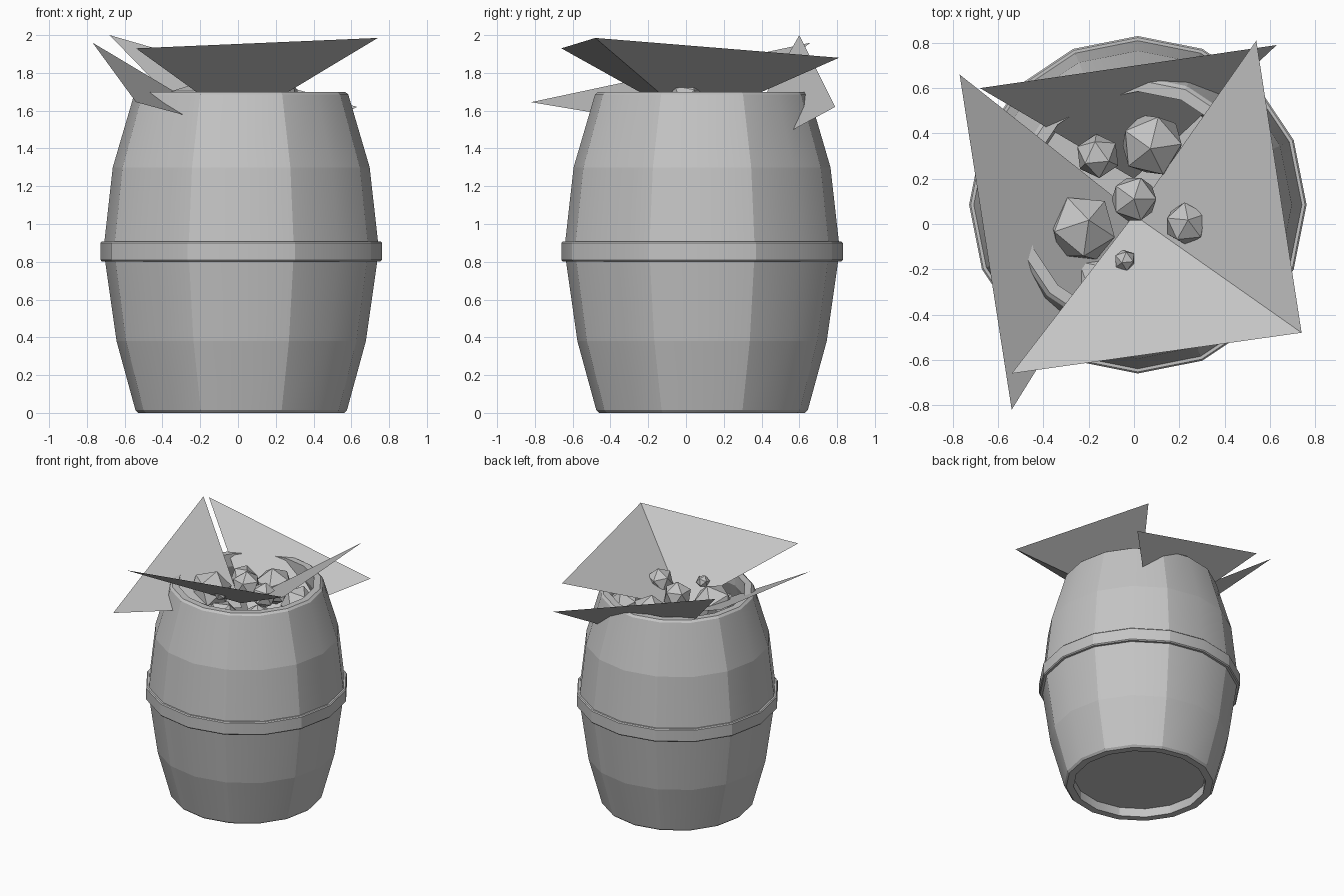
import bpy, bmesh, math
from mathutils import Matrix, Euler

cube = bpy.data.objects.get("Cube")
if cube:
    bpy.data.objects.remove(cube, do_unlink=True)

CENTRE = (0.017, 0.085)
SIDES = 16

grey = bpy.data.materials.new("plain_grey")
grey.use_nodes = True
colour = (0.55, 0.55, 0.55, 1)
grey.diffuse_color = colour
grey.node_tree.nodes["Principled BSDF"].inputs["Base Color"].default_value = colour


def make(name, bm):
    mesh = bpy.data.meshes.new(name)
    bm.to_mesh(mesh)
    bm.free()
    mesh.materials.append(grey)
    obj = bpy.data.objects.new(name, mesh)
    bpy.context.scene.collection.objects.link(obj)
    return obj


def lathe(name, profile, closed):
    """Turn a (radius, height) profile; alternate staves meet at a sharp edge."""
    bm = bmesh.new()
    rings = []
    for r, z in profile:
        ring = []
        for j in range(SIDES):
            a = math.tau * j / SIDES
            ring.append(bm.verts.new((CENTRE[0] + r * math.cos(a),
                                      CENTRE[1] + r * math.sin(a), z)))
        rings.append(ring)
    pairs = list(zip(rings, rings[1:]))
    if closed:
        pairs.append((rings[-1], rings[0]))
    else:
        bm.faces.new(rings[0][::-1])
        bm.faces.new(rings[-1])
    for low, high in pairs:
        for j in range(SIDES):
            k = (j + 1) % SIDES
            bm.faces.new((low[j], low[k], high[k], high[j]))
    for f in bm.faces:
        f.smooth = True
    for ring in rings:
        for j in range(SIDES):
            bm.edges.get((ring[j], ring[(j + 1) % SIDES])).smooth = False
    for low, high in pairs:
        for j in range(1, SIDES, 2):
            bm.edges.get((low[j], high[j])).smooth = False
    bmesh.ops.recalc_face_normals(bm, faces=bm.faces)
    return make(name, bm)


# Barrel shell: recessed underside, bulging staves, rim, inner wall and floor
lathe("barrel", [(0.49, 0.07), (0.49, 0), (0.545, 0), (0.56, 0.015),
                 (0.66, 0.38), (0.72, 0.8), (0.725, 0.9), (0.68, 1.3),
                 (0.567, 1.685), (0.55, 1.7), (0.50, 1.7), (0.50, 1.6),
                 (0.61, 1.3), (0.64, 0.85), (0.49, 0.1)], False)

# Hoop round the middle
lathe("hoop", [(0.715, 0.802), (0.738, 0.802), (0.745, 0.81), (0.745, 0.9),
               (0.738, 0.907), (0.715, 0.907)], True)


# Pointed leaves spreading out of the opening
def leaf(name, *corners):
    bm = bmesh.new()
    bm.faces.new([bm.verts.new(c) for c in corners])
    make(name, bm)


heart = (0.0, 0.04, 1.54)
front_left_tip = (0.74, -0.48, 1.985)
leaf("front_leaf", heart, (-0.54, -0.66, 1.93), front_left_tip)
leaf("left_leaf", heart, front_left_tip, (0.54, 0.81, 1.88))
leaf("right_leaf", (0.0, 0.05, 1.5), (-0.77, 0.66, 1.96), (-0.54, -0.82, 1.645))
leaf("back_leaf", (0.0, 0.2, 1.3), (0.63, 0.79, 1.62), (-0.68, 0.6, 2.0))

# Faceted lumps heaped in the opening: x, y, z, radius
lumps = [(0.0, 0.11, 1.66, 0.11), (-0.23, -0.02, 1.6, 0.16),
         (-0.16, 0.3, 1.6, 0.1), (0.08, 0.35, 1.58, 0.15),
         (0.23, 0.0, 1.68, 0.1), (-0.04, -0.16, 1.68, 0.05),
         (0.3, -0.17, 1.56, 0.13), (0.36, 0.25, 1.56, 0.13),
         (0.04, -0.25, 1.55, 0.13), (-0.2, -0.22, 1.5, 0.1)]
for i, (x, y, z, r) in enumerate(lumps):
    bm = bmesh.new()
    turn = Euler((i * 0.7, i * 1.1, i * 0.5)).to_matrix().to_4x4()
    bmesh.ops.create_icosphere(bm, subdivisions=1, radius=r,
                               matrix=Matrix.Translation((x, y, z)) @ turn)
    make(f"lump_{i + 1}", bm)
